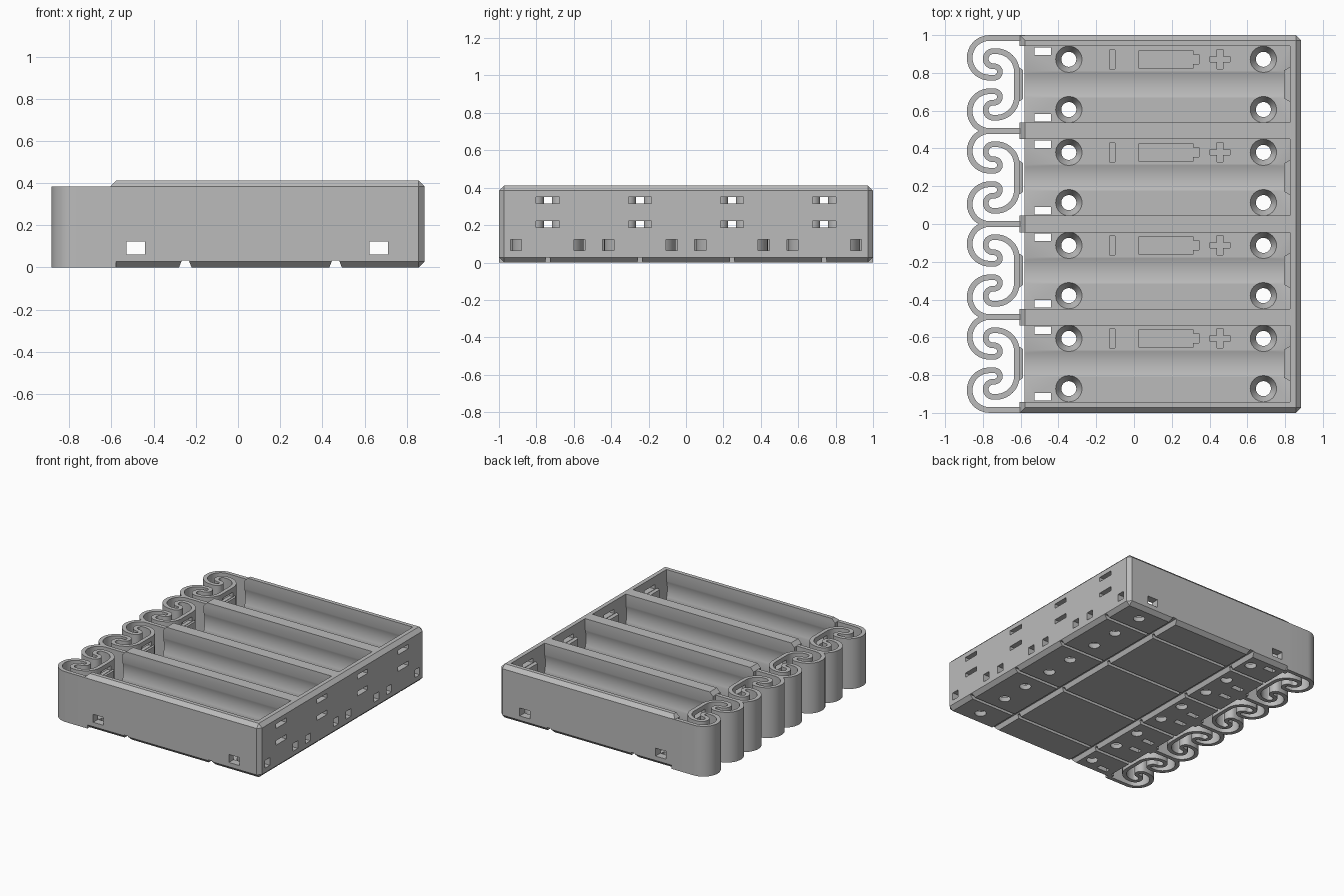
import bpy, bmesh
from math import radians, cos, sin, hypot
from mathutils import Matrix

if "Cube" in bpy.data.objects:
    bpy.data.objects.remove(bpy.data.objects["Cube"])

PITCH, HALF, FLOOR = 0.4925, 0.2025, 0.055
BAYS = [(i - 1.5) * PITCH for i in range(4)]
FRONT_X, END_X, INNER_X, TOP = -0.605, 0.885, 0.825, 0.412

grey = bpy.data.materials.new("plain_grey")
grey.use_nodes = True
grey.diffuse_color = (0.5, 0.5, 0.5, 1)
grey.node_tree.nodes["Principled BSDF"].inputs["Base Color"].default_value = (0.5, 0.5, 0.5, 1)


def prism(bm, pts, axis, a, b):
    """Extrude a 2D outline along an axis from a to b."""
    place = {"x": lambda u, v, w: (w, u, v),
             "y": lambda u, v, w: (u, w, v),
             "z": lambda u, v, w: (u, v, w)}[axis]
    lo = [bm.verts.new(place(u, v, a)) for u, v in pts]
    hi = [bm.verts.new(place(u, v, b)) for u, v in pts]
    bm.faces.new(lo)
    bm.faces.new(hi[::-1])
    for i in range(len(pts)):
        j = (i + 1) % len(pts)
        bm.faces.new((lo[j], lo[i], hi[i], hi[j]))


def box(bm, x0, x1, y0, y1, z0, z1):
    prism(bm, [(x0, y0), (x1, y0), (x1, y1), (x0, y1)], "z", z0, z1)


def cone(bm, r1, r2, depth, matrix, segments=32):
    bmesh.ops.create_cone(bm, cap_ends=True, segments=segments, radius1=r1,
                          radius2=r2, depth=depth, matrix=matrix)


def finish(name, bm):
    bmesh.ops.recalc_face_normals(bm, faces=bm.faces)
    mesh = bpy.data.meshes.new(name)
    bm.to_mesh(mesh)
    bm.free()
    mesh.materials.append(grey)
    ob = bpy.data.objects.new(name, mesh)
    bpy.context.collection.objects.link(ob)
    return ob


def activate(ob):
    bpy.ops.object.select_all(action="DESELECT")
    ob.select_set(True)
    bpy.context.view_layer.objects.active = ob


def cut(targets, build):
    """Subtract the shapes made by build(bm) from every target."""
    bm = bmesh.new()
    build(bm)
    cutter = finish("cutter", bm)
    cutter.hide_render = True
    for ob in targets:
        activate(ob)
        mod = ob.modifiers.new("cut", "BOOLEAN")
        mod.operation, mod.solver, mod.object = "DIFFERENCE", "EXACT", cutter
        bpy.ops.object.modifier_apply(modifier=mod.name)
    bpy.data.objects.remove(cutter)


# Tray block with chamfered outer edges
bm = bmesh.new()
box(bm, FRONT_X, END_X, -1, 1, 0, TOP)
bmesh.ops.recalc_face_normals(bm, faces=bm.faces)
edges = [e for e in bm.edges
         if not all(v.co.x < 0 for v in e.verts) or all(v.co.z > 0.1 for v in e.verts)]
bmesh.ops.bevel(bm, geom=edges, offset=0.028, segments=1, affect="EDGES", profile=0.5)
tray = finish("tray", bm)


# Serpentine springs, one strip per bay
def arc(cx, cy, r, a0, a1, n=18):
    return [(cx + r * cos(radians(a0 + (a1 - a0) * i / n)),
             cy + r * sin(radians(a0 + (a1 - a0) * i / n))) for i in range(n + 1)]


half = ([(-0.578, PITCH / 2)] + arc(-0.765, 0.141, 0.105, 90, 270)
        + arc(-0.74, 0.066, 0.03, -90, 90) + arc(-0.745, 0.136, 0.04, 270, 90)
        + arc(-0.73, 0.066, 0.11, 90, 0))
path = half + [(x, -y) for x, y in reversed(half)]


def ribbon(points, width):
    left, right = [], []
    for i, (x, y) in enumerate(points):
        x0, y0 = points[max(i - 1, 0)]
        x1, y1 = points[min(i + 1, len(points) - 1)]
        # straight ends keep the direction of their own run
        if i == 1:
            x1, y1 = x, y
        length = hypot(x1 - x0, y1 - y0)
        nx, ny = -(y1 - y0) / length * width / 2, (x1 - x0) / length * width / 2
        left.append((x + nx, y + ny))
        right.append((x - nx, y - ny))
    return left + right[::-1]


def contact_bar(bm, y, base, tip):
    prism(bm, [(base, y - 0.095), (tip, y - 0.075), (tip, y + 0.075), (base, y + 0.095)],
          "z", 0.225, 0.313)


springs = []
for n, y in enumerate(BAYS):
    bm = bmesh.new()
    prism(bm, [(px, py + y) for px, py in ribbon(path, 0.03)], "z", 0, 0.385)
    springs.append(finish(f"spring_{n + 1}", bm))


# Battery bays, open toward the springs
def bays(bm):
    outline = [(-0.7, -0.1), (-0.58, -0.1), (-0.58, FLOOR), (INNER_X, FLOOR),
               (INNER_X, 0.6), (-0.7, 0.6)]
    for y in BAYS:
        prism(bm, outline, "y", y - HALF, y + HALF)


# Shallow round hollows along floor and walls
def hollow(y):
    def build(bm):
        m = Matrix.Translation(((INNER_X - 0.7) / 2, y, FLOOR + HALF)) @ Matrix.Rotation(radians(90), 4, "Y")
        cone(bm, 0.2136, 0.2136, INNER_X + 0.7, m, 96)
    return build


# Countersunk screw holes
def screw_holes(bm):
    for y in BAYS:
        for x in (-0.345, 0.685):
            for s in (-1, 1):
                cone(bm, 0.037, 0.071, 0.0625, Matrix.Translation((x, y + s * 0.133, 0.02625)))


# Tie windows through all long walls
def side_windows(bm):
    for x in (-0.485, 0.667):
        box(bm, x - 0.044, x + 0.044, -1.1, 1.1, 0.061, 0.122)


# Wire openings in the floor and at the foot of the end wall
def wire_openings(bm):
    for y in BAYS:
        for s in (-1, 1):
            a, b = sorted((y + s * 0.157, y + s * 0.195))
            box(bm, -0.528, -0.44, a, b, -0.1, 0.0585)
            box(bm, 0.8, 0.95, y + s * 0.17 - 0.03, y + s * 0.17 + 0.03, 0.063, 0.122)


# Contact slots through end wall and springs
def contact_slots(bm):
    for y in BAYS:
        for z in (0.205, 0.333):
            box(bm, -0.66, 0.95, y - 0.062, y + 0.062, z - 0.017, z + 0.017)


# Grooves on the underside
def cross_grooves(bm):
    for x in (-0.25, 0.463):
        prism(bm, [(x - 0.034, -0.01), (x + 0.034, -0.01), (x + 0.016, 0.034),
                   (x - 0.016, 0.034)], "y", -1.1, 1.1)


def long_grooves(bm):
    for y in BAYS:
        prism(bm, [(y - 0.014, -0.01), (y + 0.014, -0.01), (y + 0.01, 0.026),
                   (y - 0.01, 0.026)], "x", -0.7, 1)


# Sunken polarity marks: minus, cell outline, plus
def marks(bm):
    z0, z1 = FLOOR - 0.01, FLOOR + 0.02
    w, r = 0.015, 0.052
    corner = [(r, -w), (r, w), (w, w)]
    plus = []
    for _ in range(4):
        plus += corner
        corner = [(-v, u) for u, v in corner]
    for bay in BAYS:
        y = bay + 0.133
        box(bm, -0.13, -0.1, y - 0.05, y + 0.05, z0, z1)
        upper = [(0.344, 0.025), (0.312, 0.025), (0.312, 0.048), (0.026, 0.048)]
        cell = upper + [(u, -v) for u, v in reversed(upper)]
        prism(bm, [(u, y + v) for u, v in cell], "z", z0, z1)
        prism(bm, [(0.455 + u, y + v) for u, v in plus], "z", z0, z1)


cut([tray], bays)
for y in BAYS:
    cut([tray], hollow(y))
for build in (screw_holes, side_windows, wire_openings, cross_grooves, long_grooves, marks):
    cut([tray], build)
cut([tray] + springs, contact_slots)

# Contact bars on the springs and the end wall
parts = [tray] + springs
for name, base, tip in (("spring_contacts", -0.613, -0.587), ("end_contacts", 0.83, 0.795)):
    bm = bmesh.new()
    for y in BAYS:
        contact_bar(bm, y, base, tip)
    parts.append(finish(name, bm))

for ob in parts:
    activate(ob)
    bpy.ops.object.shade_smooth_by_angle(angle=radians(25))
